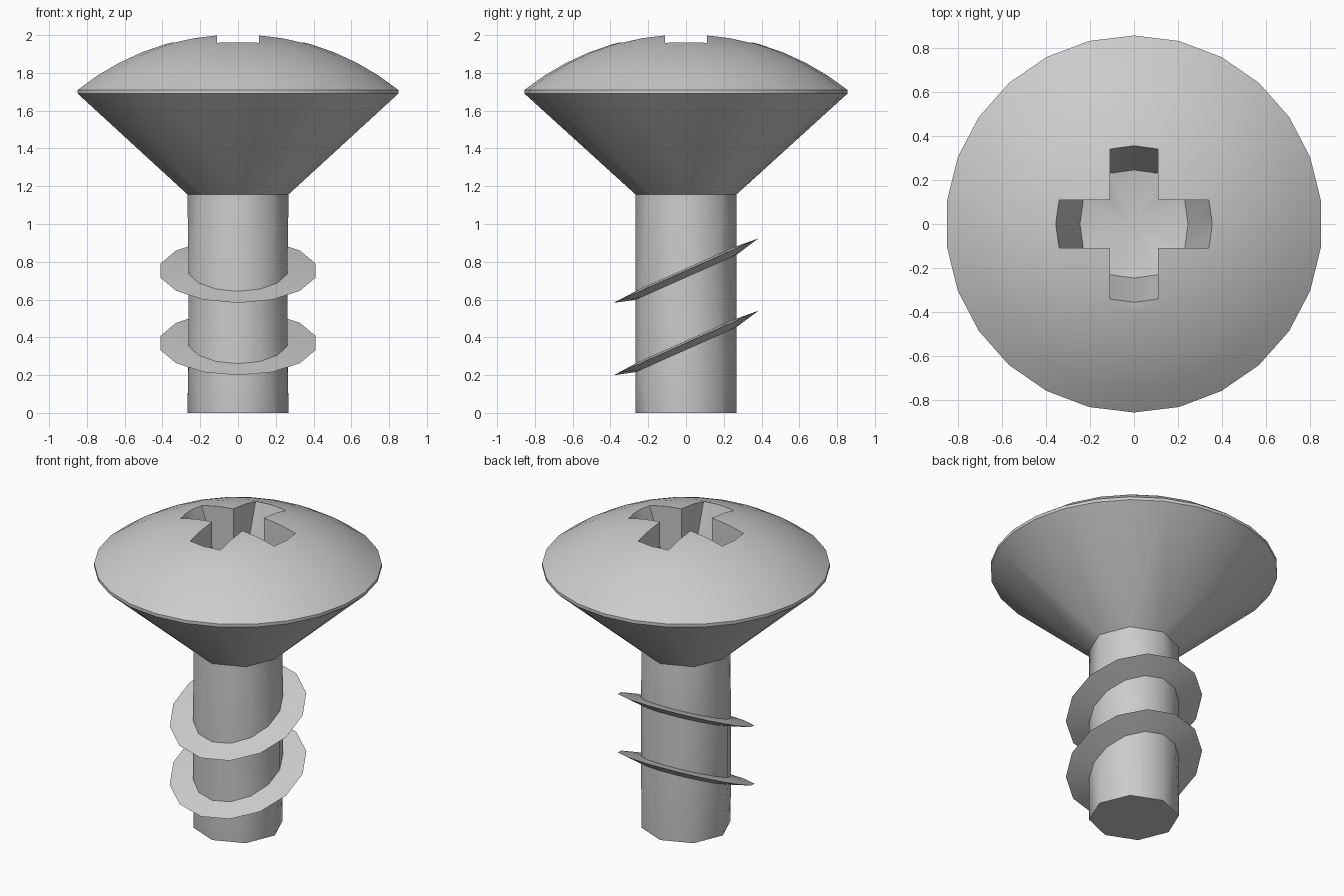
import bpy, bmesh, math
from math import sin, cos, pi

cube = bpy.data.objects.get("Cube")
if cube:
    bpy.data.objects.remove(cube, do_unlink=True)

steel = bpy.data.materials.new("steel_grey")
steel.use_nodes = True
GREY = (0.6, 0.6, 0.6, 1)
steel.diffuse_color = GREY
steel.node_tree.nodes["Principled BSDF"].inputs["Base Color"].default_value = GREY


def ring(bm, sides, rx, z, ry=None, slope=0):
    """Loop of vertices starting at the front, optionally leaning up to the back."""
    ry = ry or rx
    angles = [2 * pi * i / sides - pi / 2 for i in range(sides)]
    return [bm.verts.new((rx * cos(a), ry * sin(a), z + slope * ry * sin(a)))
            for a in angles]


def bridge(bm, a, b):
    """Join two loops that may have different numbers of vertices."""
    n, m = len(a), len(b)
    if n == m:
        for i in range(n):
            bm.faces.new((a[i], a[(i + 1) % n], b[(i + 1) % n], b[i]))
        return
    i = j = 0
    while i < n or j < m:
        if j == m or (i < n and (i + 0.5) / n < (j + 0.5) / m):
            bm.faces.new((a[i % n], a[(i + 1) % n], b[j % m]))
            i += 1
        else:
            bm.faces.new((a[i % n], b[(j + 1) % m], b[j % m]))
            j += 1


def fan(bm, loop, z):
    """Close a loop with triangles to a centre point."""
    tip = bm.verts.new((0, 0, z))
    for i, v in enumerate(loop):
        bm.faces.new((v, loop[(i + 1) % len(loop)], tip))


def finish(bm, name):
    bmesh.ops.recalc_face_normals(bm, faces=bm.faces[:])
    mesh = bpy.data.meshes.new(name)
    bm.to_mesh(mesh)
    bm.free()
    mesh.materials.append(steel)
    obj = bpy.data.objects.new(name, mesh)
    bpy.context.collection.objects.link(obj)
    return obj


def select(obj):
    bpy.ops.object.select_all(action='DESELECT')
    obj.select_set(True)
    bpy.context.view_layer.objects.active = obj


NECK_Z, SHAFT_R, HEAD_R = 1.157, 0.268, 0.855

# Shaft with two tilted thread turns
bm = bmesh.new()
TILT = math.radians(24)
slope, rim_r = math.tan(TILT), 0.42
loops = [ring(bm, 8, SHAFT_R, 0)]
bm.faces.new(loops[0])
for centre in (0.37, 0.753):
    loops.append(ring(bm, 14, SHAFT_R, centre - 0.035, slope=slope))
    loops.append(ring(bm, 14, rim_r, centre, rim_r * cos(TILT), slope))
    loops.append(ring(bm, 14, SHAFT_R, centre + 0.01, slope=slope))
loops.append(ring(bm, 8, SHAFT_R, NECK_Z))
for a, b in zip(loops, loops[1:]):
    bridge(bm, a, b)
shaft = finish(bm, "threaded_shaft")

# Countersunk head with a domed top
bm = bmesh.new()
RIM_Z, APEX_Z = 1.71, 2.008
rise = APEX_Z - RIM_Z
dome_r = (HEAD_R ** 2 + rise ** 2) / (2 * rise)
span = math.asin(HEAD_R / dome_r)
loops = [ring(bm, 8, SHAFT_R, NECK_Z), ring(bm, 26, HEAD_R, 1.69)]
bm.faces.new(loops[0])
STEPS = 7
for k in range(STEPS, 0, -1):
    a = span * k / STEPS
    loops.append(ring(bm, 26, dome_r * sin(a), APEX_Z - dome_r * (1 - cos(a))))
for a, b in zip(loops, loops[1:]):
    bridge(bm, a, b)
fan(bm, loops[-1], APEX_Z)
head = finish(bm, "screw_head")


# Cross-shaped driver recess, tapering towards its floor
def cross(bm, reach, z, half=0.11):
    verts = []
    for q in range(4):
        c, s = cos(q * pi / 2), sin(q * pi / 2)
        for x, y in ((reach, -half), (reach + 0.015, 0), (reach, half), (half, half)):
            verts.append(bm.verts.new((c * x - s * y, s * x + c * y, z)))
    return verts


bm = bmesh.new()
top, floor = cross(bm, 0.383, 2.1), cross(bm, 0.23, 1.6)
bm.faces.new(top)
bridge(bm, floor, top)
fan(bm, floor, 1.56)
cutter = finish(bm, "recess_cutter")
cutter.hide_render = True

cut = head.modifiers.new("recess", 'BOOLEAN')
cut.operation = 'DIFFERENCE'
cut.solver = 'EXACT'
cut.object = cutter
select(head)
bpy.ops.object.modifier_apply(modifier=cut.name)
bpy.data.objects.remove(cutter, do_unlink=True)

# Smooth surfaces with crisp edges
for obj, limit in ((shaft, 50), (head, 38)):
    select(obj)
    bpy.ops.object.shade_smooth_by_angle(angle=math.radians(limit))
